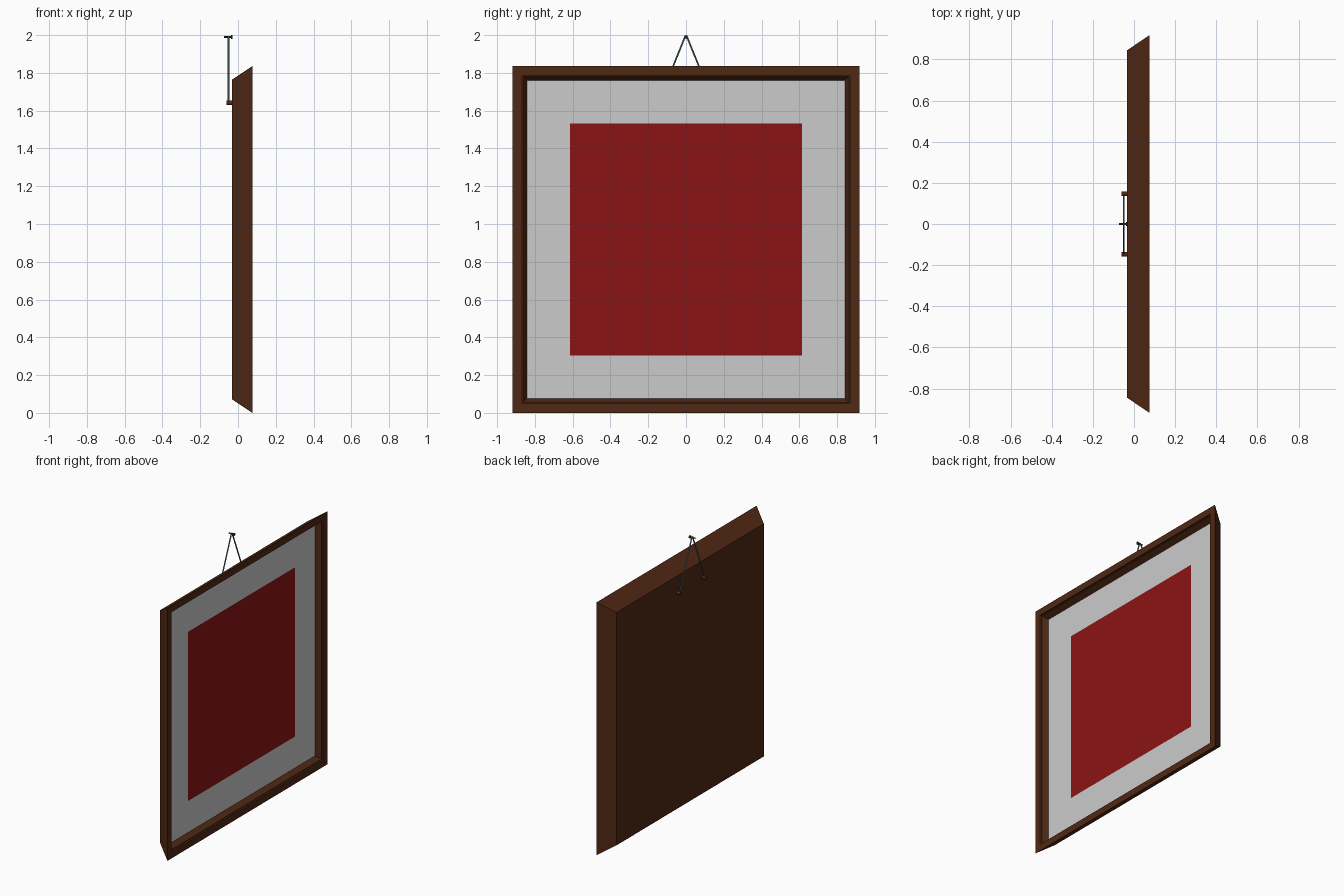
import bpy, bmesh, math
from mathutils import Vector

if "Cube" in bpy.data.objects:
    bpy.data.objects.remove(bpy.data.objects["Cube"])

CZ = 0.918  # height of the picture centre


def material(name, rgb):
    m = bpy.data.materials.new(name)
    m.diffuse_color = (*rgb, 1)
    m.use_nodes = True
    m.node_tree.nodes["Principled BSDF"].inputs["Base Color"].default_value = m.diffuse_color
    return m


wood = material("dark_wood", (0.08, 0.021, 0.007))
red = material("red_art", (0.26, 0.007, 0.007))
steel = material("wire_steel", (0.13, 0.2, 0.21))
iron = material("dark_iron", (0.03, 0.02, 0.018))


def square_loft(name, profile, mat=None, cap_first=False, cap_last=False):
    """Join nested squares facing +x; profile lists (half size, x)."""
    bm = bmesh.new()
    rings = [[bm.verts.new((x, sy * h, CZ + sz * h))
              for sy, sz in ((-1, -1), (1, -1), (1, 1), (-1, 1))]
             for h, x in profile]
    for a, b in zip(rings, rings[1:]):
        for i in range(4):
            j = (i + 1) % 4
            bm.faces.new((a[i], a[j], b[j], b[i]))
    if cap_first:
        bm.faces.new(rings[0][::-1])
    if cap_last:
        bm.faces.new(rings[-1])
    me = bpy.data.meshes.new(name)
    bm.to_mesh(me)
    bm.free()
    ob = bpy.data.objects.new(name, me)
    bpy.context.collection.objects.link(ob)
    if mat:
        me.materials.append(mat)
    return ob


def rod(name, a, b, r, mat, sides=16):
    """Cylinder between two points."""
    a, b = Vector(a), Vector(b)
    bpy.ops.mesh.primitive_cylinder_add(vertices=sides, radius=r,
                                        depth=(b - a).length, location=(a + b) / 2)
    ob = bpy.context.object
    ob.name = name
    ob.rotation_mode = 'QUATERNION'
    ob.rotation_quaternion = (b - a).to_track_quat('Z', 'Y')
    ob.data.materials.append(mat)
    bpy.ops.object.shade_smooth_by_angle(angle=math.radians(40))
    return ob


# Flared frame with closed back and stepped inner moulding
square_loft("frame", [(0.845, -0.033), (0.918, 0.076), (0.869, 0.076),
                      (0.867, 0.066), (0.862, 0.066), (0.842, 0.027)],
            wood, cap_first=True)

# Grey mat border and red artwork
square_loft("mat_border", [(0.842, 0.027), (0.614, 0.027)])
square_loft("artwork", [(0.614, 0.027)], red, cap_last=True)

# Pegs on the back and the hanging wire
for side, s in (("left", -1), ("right", 1)):
    rod(f"peg_{side}", (-0.061, s * 0.147, 1.641), (-0.031, s * 0.147, 1.641), 0.012, wood)
    rod(f"wire_{side}", (-0.05, s * 0.147, 1.641), (-0.05, s * 0.004, 1.994), 0.0045, steel, 8)

# Wall nail
rod("nail_shaft", (-0.074, 0, 1.99), (-0.036, 0, 1.99), 0.004, iron, 12)
rod("nail_head", (-0.038, 0, 1.99), (-0.028, 0, 1.99), 0.01, iron)
